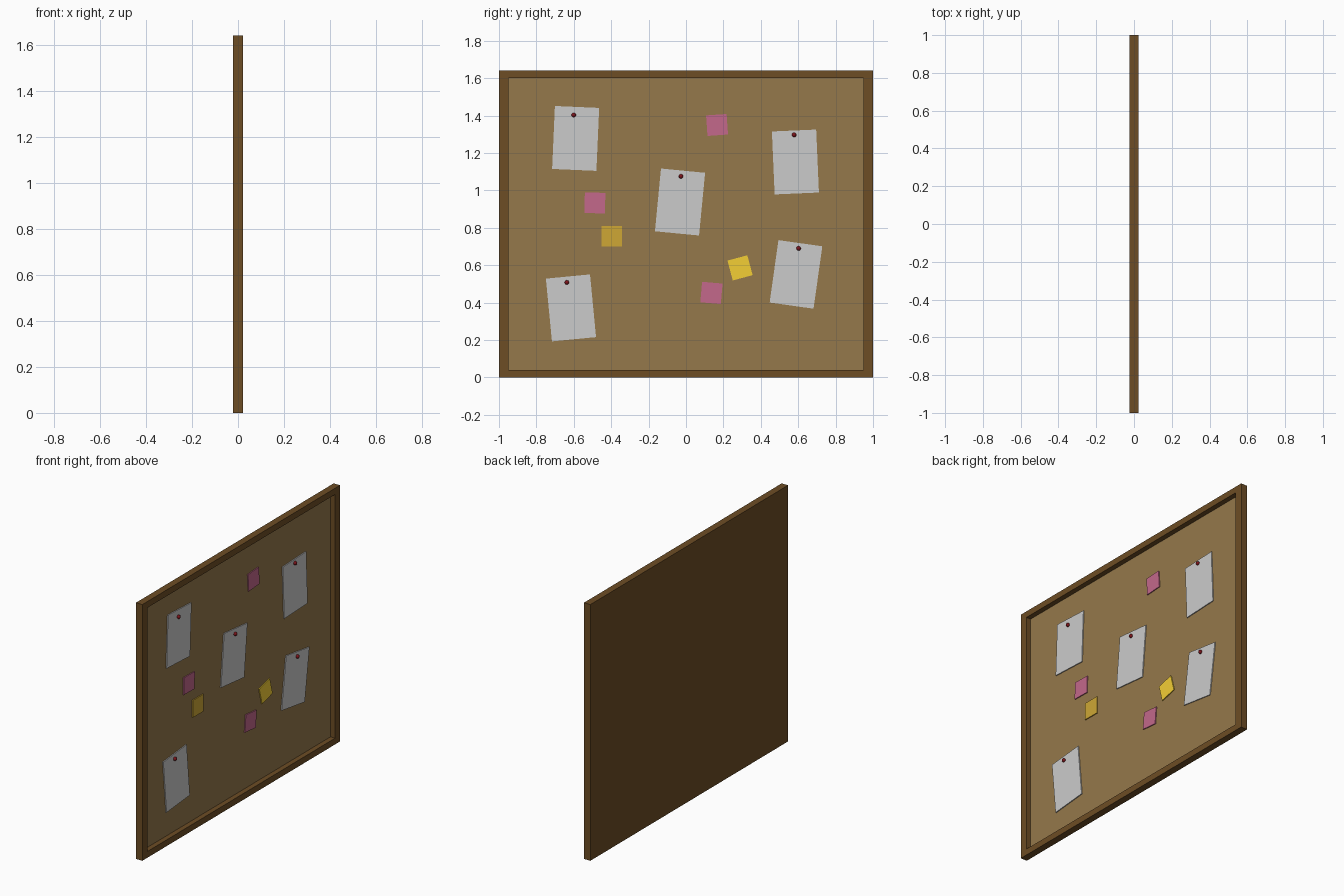
import bpy, bmesh
from math import radians
from mathutils import Matrix, Vector

if "Cube" in bpy.data.objects:
    bpy.data.objects.remove(bpy.data.objects["Cube"])

H, T = 1.64, 0.045          # board height and thickness
FACE = -0.01                # x of the cork surface


def material(name, rgb):
    m = bpy.data.materials.new(name)
    m.diffuse_color = (*rgb, 1)
    m.use_nodes = True
    m.node_tree.nodes["Principled BSDF"].inputs["Base Color"].default_value = m.diffuse_color
    return m


WOOD = material("dark_wood", (0.153, 0.074, 0.018))
CORK = material("cork", (0.30, 0.188, 0.07))
PAPER = material("paper", (0.85, 0.85, 0.85))
PINK = material("pink_note", (0.546, 0.138, 0.258))
MUSTARD = material("mustard_note", (0.62, 0.386, 0.036))
YELLOW = material("yellow_note", (0.9, 0.62, 0.036))
RED = material("red_pin", (0.21, 0.007, 0.011))


def finish(bm, name, mat):
    me = bpy.data.meshes.new(name)
    bm.to_mesh(me)
    bm.free()
    me.materials.append(mat)
    ob = bpy.data.objects.new(name, me)
    bpy.context.collection.objects.link(ob)
    return ob


def box_mesh(size):
    bm = bmesh.new()
    bmesh.ops.create_cube(bm, size=1)
    bmesh.ops.scale(bm, vec=size, verts=bm.verts)
    return bm


def slab(name, size, loc, mat, tilt=0):
    ob = finish(box_mesh(size), name, mat)
    ob.location = loc
    ob.rotation_euler.x = radians(tilt)
    return ob


# frame: a block with its +x face inset and sunk into a tray
bm = box_mesh((T, 2, H))
front = max(bm.faces, key=lambda f: f.calc_center_median().x)
bmesh.ops.inset_individual(bm, faces=[front], thickness=0.02)
for v in front.verts:
    v.co = Vector((FACE - 0.004, 0.95 if v.co.y > 0 else -0.95,
                   (H / 2 - 0.04) * (1 if v.co.z > 0 else -1)))
# vertical tray walls: second ring level with the frame face
ring = bmesh.ops.inset_individual(bm, faces=[front], thickness=0.0)
for f in ring["faces"]:
    for v in f.verts:
        if v not in front.verts:
            v.co.x = T / 2
frame = finish(bm, "frame", WOOD)
frame.location.z = H / 2

# cork panel
slab("cork_panel", (0.004, 1.9, H - 0.08), (FACE - 0.002, 0, H / 2), CORK)

# pinned sheets: y, z, tilt, pin y, pin z
sheets = [(-0.59, 1.278, -2.5, -0.60, 1.403),
          (-0.032, 0.938, -5.5, -0.027, 1.075),
          (0.585, 1.152, 2.5, 0.578, 1.297),
          (0.588, 0.551, -8, 0.602, 0.69),
          (-0.615, 0.372, 5.5, -0.637, 0.508)]
for i, (y, z, tilt, py, pz) in enumerate(sheets, 1):
    slab(f"paper_sheet_{i}", (0.006, 0.237, 0.337), (FACE + 0.003, y, z), PAPER, tilt)
    bm = bmesh.new()
    bmesh.ops.create_uvsphere(bm, u_segments=12, v_segments=8, radius=0.012)
    for f in bm.faces:
        f.smooth = True
    pin = finish(bm, f"pin_{i}", RED)
    pin.location = (FACE + 0.01, py, pz)

# sticky notes: y, z, tilt, colour
notes = [(0.166, 1.35, 4, PINK), (-0.487, 0.933, -1, PINK),
         (0.136, 0.452, -5, PINK), (-0.396, 0.754, 0, MUSTARD),
         (0.289, 0.586, 15, YELLOW)]
for i, (y, z, tilt, mat) in enumerate(notes, 1):
    slab(f"sticky_note_{i}", (0.006, 0.11, 0.11), (FACE + 0.003, y, z), mat, tilt)
